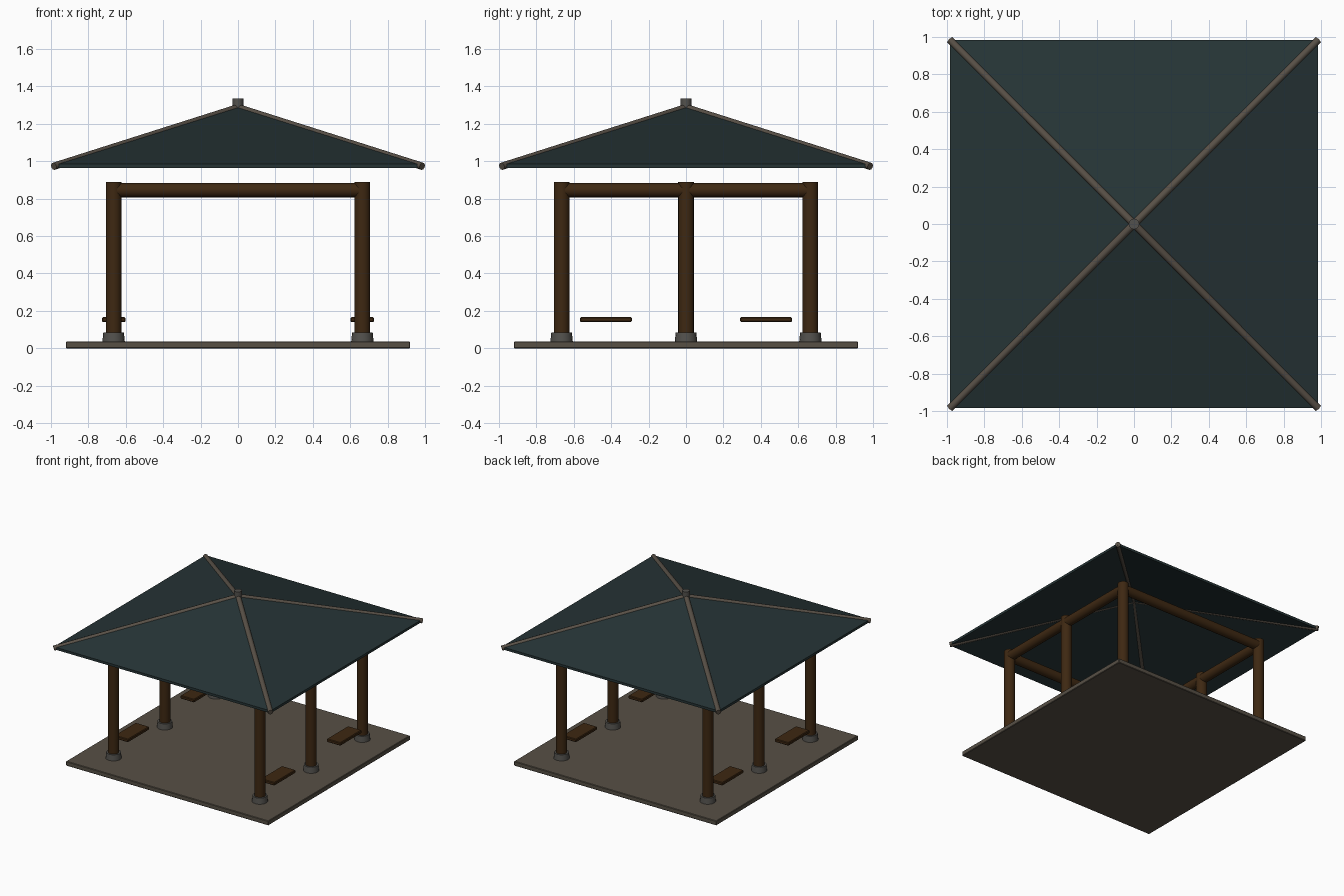
import bpy, bmesh, math
from mathutils import Vector

if "Cube" in bpy.data.objects:
    bpy.data.objects.remove(bpy.data.objects["Cube"])


def mat(name, rgb):
    m = bpy.data.materials.new(name)
    m.diffuse_color = (*rgb, 1)
    m.use_nodes = True
    m.node_tree.nodes["Principled BSDF"].inputs["Base Color"].default_value = m.diffuse_color
    return m


WOOD = mat("dark brown wood", (0.048, 0.021, 0.006))
PAVING = mat("warm grey paving", (0.095, 0.080, 0.060))
STONE = mat("grey stone", (0.085, 0.082, 0.074))
TILE = mat("dark teal roof", (0.019, 0.034, 0.036))
RIDGE = mat("weathered ridge", (0.098, 0.080, 0.062))


def finish(ob, name, material, smooth=False):
    ob.name = name
    ob.data.materials.append(material)
    if smooth:
        bpy.ops.object.shade_smooth_by_angle(angle=math.radians(40))
    return ob


def box(name, lo, hi, material, bevel=0.0):
    lo, hi = Vector(lo), Vector(hi)
    bpy.ops.mesh.primitive_cube_add(size=1, location=(lo + hi) / 2)
    ob = bpy.context.object
    ob.scale = hi - lo
    bpy.ops.object.transform_apply(location=False, rotation=False, scale=True)
    if bevel:
        b = ob.modifiers.new("bevel", "BEVEL")
        b.width, b.segments = bevel, 1
    return finish(ob, name, material)


def pole(name, a, b, r1, r2, material, sides=16):
    a, b = Vector(a), Vector(b)
    d = b - a
    bpy.ops.mesh.primitive_cone_add(vertices=sides, radius1=r1, radius2=r2,
                                    depth=d.length, location=(a + b) / 2,
                                    rotation=d.to_track_quat("Z", "Y").to_euler())
    return finish(bpy.context.object, name, material, True)


# Floor slab
box("floor_slab", (-0.92, -0.92, 0), (0.92, 0.92, 0.037), PAVING, 0.004)

P = 0.665
for sx in (-1, 1):
    # Posts on stone bases
    for y in (-P, 0, P):
        pole("post_base", (sx * P, y, 0.035), (sx * P, y, 0.085), 0.06, 0.055, STONE)
        pole("post", (sx * P, y, 0.08), (sx * P, y, 0.89), 0.042, 0.042, WOOD)
    # Side beams and benches
    pole("side_beam", (sx * P, -P, 0.845), (sx * P, P, 0.845), 0.038, 0.038, WOOD)
    for sy in (-1, 1):
        y0, y1 = sorted((sy * 0.29, sy * 0.567))
        box("bench_seat", (sx * P - 0.063, y0, 0.14), (sx * P + 0.063, y1, 0.166), WOOD, 0.005)
# Front and back beams
for sy in (-1, 1):
    pole("cross_beam", (-P, sy * P, 0.845), (P, sy * P, 0.845), 0.038, 0.038, WOOD)

# Hollow pyramid roof: outer and inner skins joined at the eaves
E = 0.985
bm = bmesh.new()
corners = [(-1, -1), (1, -1), (1, 1), (-1, 1)]
top = [bm.verts.new((x * E, y * E, 0.985)) for x, y in corners]
low = [bm.verts.new((x * E, y * E, 0.965)) for x, y in corners]
apex = bm.verts.new((0, 0, 1.295))
inner = bm.verts.new((0, 0, 1.27))
for i in range(4):
    j = (i + 1) % 4
    bm.faces.new((top[i], top[j], apex))
    bm.faces.new((low[j], low[i], inner))
    bm.faces.new((low[i], low[j], top[j], top[i]))
bmesh.ops.recalc_face_normals(bm, faces=bm.faces)
me = bpy.data.meshes.new("roof")
bm.to_mesh(me)
bm.free()
roof = bpy.data.objects.new("roof", me)
bpy.context.collection.objects.link(roof)
finish(roof, "roof", TILE)

# Hip ridges and cap
for x, y in corners:
    pole("hip_ridge", (x * 0.985, y * 0.985, 0.973), (0, 0, 1.286), 0.02, 0.02, RIDGE, 10)
pole("roof_cap", (0, 0, 1.275), (0, 0, 1.335), 0.029, 0.029, STONE, 12)
